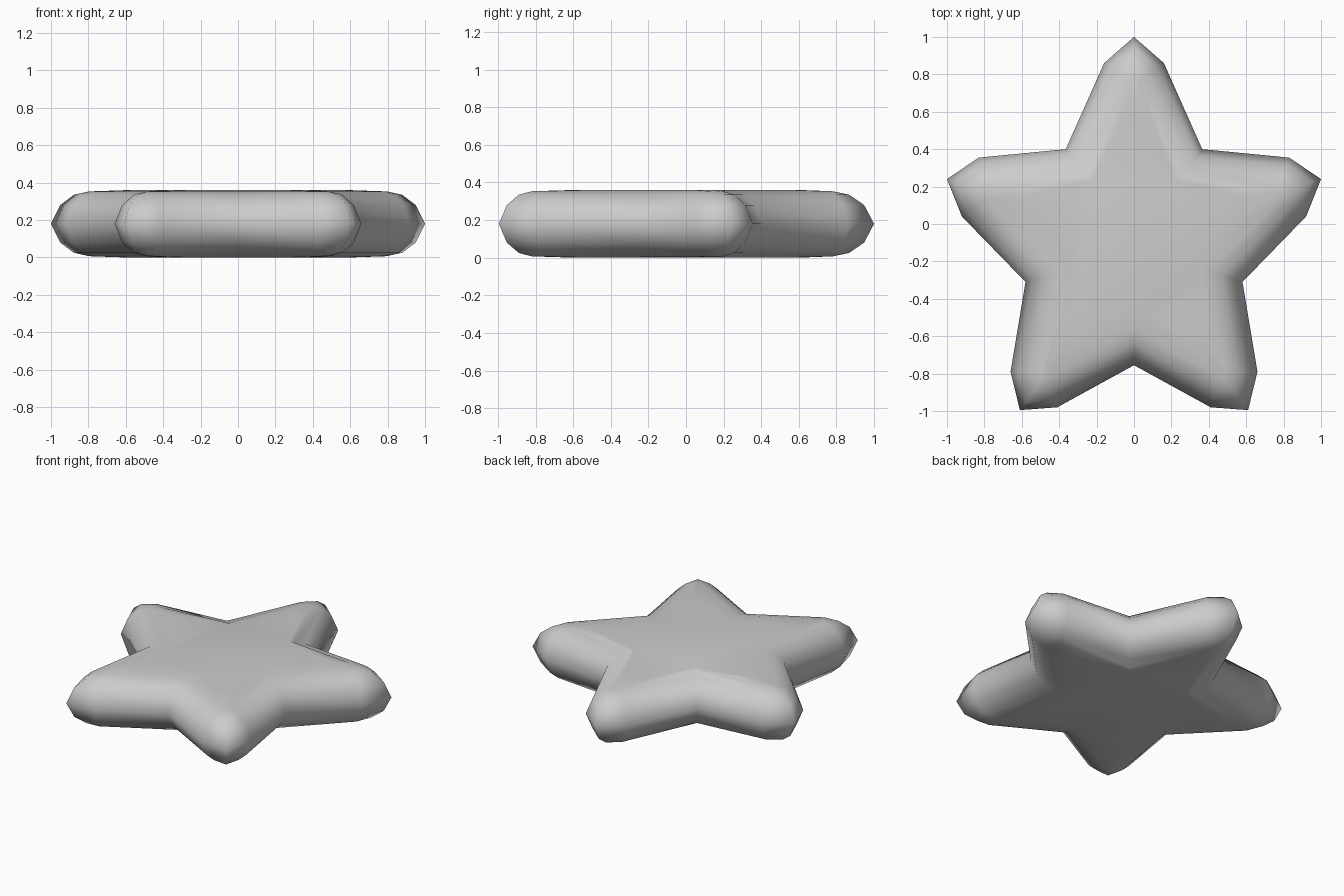
import bpy, bmesh
from mathutils import Vector

if "Cube" in bpy.data.objects:
    bpy.data.objects.remove(bpy.data.objects["Cube"])

# Right half of the star outline, from top tip to bottom notch, then mirrored
half = [(0, 1), (0.16, 0.86), (0.365, 0.40), (0.83, 0.355), (1, 0.24), (0.92, 0.04),
        (0.58, -0.31), (0.66, -0.79), (0.61, -0.995), (0.41, -0.98), (0, -0.755)]
outline = [Vector(p) for p in half + [(-x, y) for x, y in half[-2:0:-1]]]


def inset(points, d):
    """Mitred inward offset of a clockwise outline."""
    result = []
    n = len(points)
    for i, p in enumerate(points):
        a = (p - points[i - 1]).normalized()
        b = (points[(i + 1) % n] - p).normalized()
        na, nb = Vector((a.y, -a.x)), Vector((b.y, -b.x))
        result.append(p + (na + nb) * d / (1 + na.dot(nb)))
    return result


# Pillow profile: inset distance and height above the middle plane
MID = 0.18
profile = [(0.04, 0.10), (0.10, 0.155), (0.165, 0.173)]
upper = [(inset(outline, d), h) for d, h in profile]
upper.append(([p * 0.6 for p in outline], MID))
levels = [(pts, -h) for pts, h in reversed(upper)] + [(outline, 0)] + upper

# Puffy star body
bm = bmesh.new()
rings = [[bm.verts.new((p.x, p.y, MID + h)) for p in pts] for pts, h in levels]
n = len(outline)
for lo, hi in zip(rings, rings[1:]):
    for i in range(n):
        j = (i + 1) % n
        bm.faces.new((lo[i], lo[j], hi[j], hi[i]))
bm.faces.new(rings[0])
bm.faces.new(rings[-1])
bmesh.ops.recalc_face_normals(bm, faces=bm.faces[:])
for f in bm.faces:
    f.smooth = True

mesh = bpy.data.meshes.new("star")
bm.to_mesh(mesh)
bm.free()
bpy.context.collection.objects.link(bpy.data.objects.new("star", mesh))
